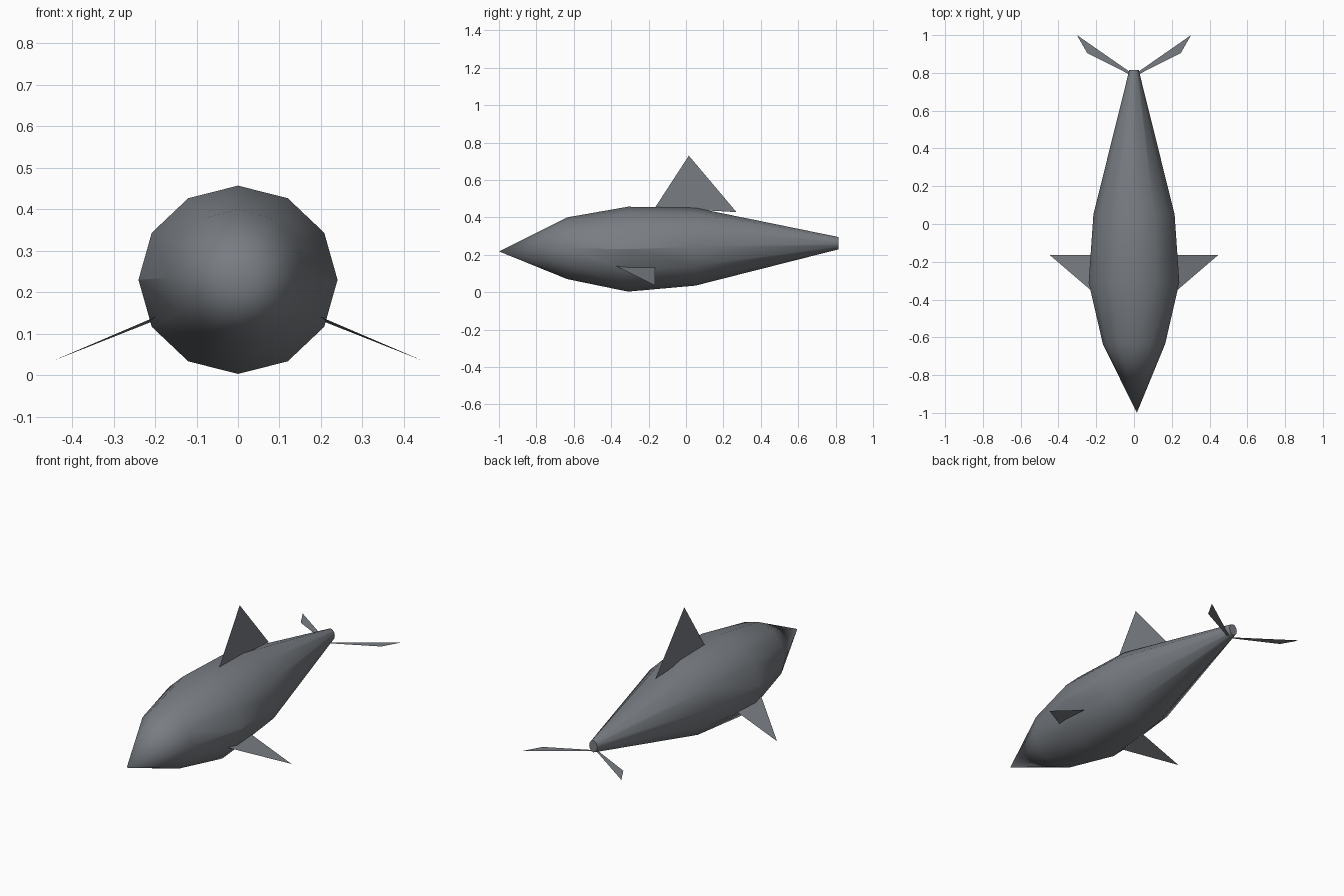
import bpy
import math

if "Cube" in bpy.data.objects:
    bpy.data.objects.remove(bpy.data.objects["Cube"])

grey = bpy.data.materials.new("slate_grey")
grey.diffuse_color = (0.19, 0.205, 0.225, 1)
grey.use_nodes = True
grey.node_tree.nodes["Principled BSDF"].inputs["Base Color"].default_value = grey.diffuse_color


def add_mesh(name, verts, faces):
    mesh = bpy.data.meshes.new(name)
    mesh.from_pydata(verts, [], faces)
    mesh.materials.append(grey)
    mesh.update()
    ob = bpy.data.objects.new(name, mesh)
    bpy.context.collection.objects.link(ob)
    return ob


# Body: twelve-sided rings (y, centre z, x radius, z radius) behind a pointed nose
SIDES = 12
rings = [(-0.635, 0.235, 0.165, 0.165),
         (-0.31, 0.23, 0.24, 0.227),
         (0.05, 0.243, 0.215, 0.208),
         (0.815, 0.262, 0.025, 0.033)]
verts = [(0.015, -1.0, 0.218)]
for y, cz, rx, rz in rings:
    for i in range(SIDES):
        a = math.tau * i / SIDES
        verts.append((rx * math.sin(a), y, cz + rz * math.cos(a)))

faces = [(0, 1 + i, 1 + (i + 1) % SIDES) for i in range(SIDES)]
for r in range(len(rings) - 1):
    for i in range(SIDES):
        a, b = 1 + r * SIDES + i, 1 + r * SIDES + (i + 1) % SIDES
        faces.append((a, a + SIDES, b + SIDES, b))
last = 1 + (len(rings) - 1) * SIDES
faces.append(tuple(last + i for i in reversed(range(SIDES))))  # tail cap

body = add_mesh("body", verts, faces)
bpy.context.view_layer.objects.active = body
body.select_set(True)
bpy.ops.object.mode_set(mode='EDIT')
bpy.ops.mesh.select_all(action='SELECT')
bpy.ops.mesh.normals_make_consistent(inside=False)
bpy.ops.object.mode_set(mode='OBJECT')
bpy.ops.object.shade_smooth_by_angle(angle=math.radians(30))

# Dorsal fin: a single thin sheet
add_mesh("dorsal_fin", [(0, -0.165, 0.453), (0, 0.27, 0.428), (0, 0.015, 0.73)],
         [(0, 1, 2)])

# Paired fins: thin sheets mirrored left and right
for side, s in (("right", 1), ("left", -1)):
    add_mesh(side + "_pectoral_fin",
             [(s * 0.2, -0.375, 0.14), (s * 0.445, -0.165, 0.035),
              (s * 0.2, -0.165, 0.132)], [(0, 1, 2)[::s]])
    add_mesh(side + "_tail_fin",
             [(0, 0.78, 0.227), (s * 0.248, 0.905, 0.227),
              (s * 0.302, 1.0, 0.227), (0, 0.79, 0.227)], [(0, 1, 2, 3)[::s]])
